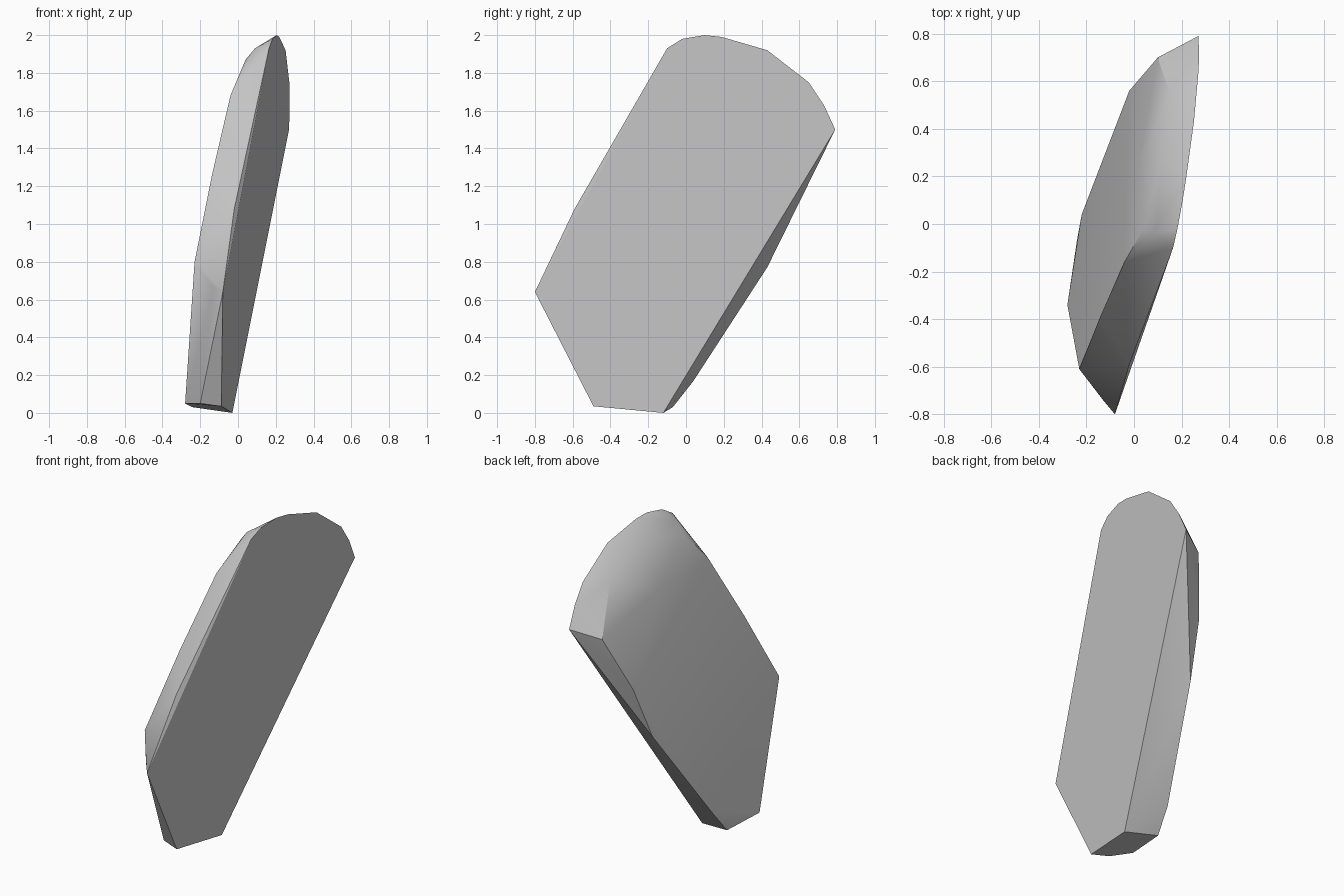
import bpy, bmesh
from math import radians

cube = bpy.data.objects.get("Cube")
if cube:
    bpy.data.objects.remove(cube, do_unlink=True)

# Plain grey stone
stone = bpy.data.materials.new("grey_stone")
stone.use_nodes = True
grey = (0.6, 0.6, 0.6, 1)
stone.diffuse_color = grey
stone.node_tree.nodes["Principled BSDF"].inputs["Base Color"].default_value = grey


def face_point(y, z):
    """Point on the tilted flat face of the slab."""
    return (-0.01 + 0.167 * y + 0.099 * z, y, z)


# Flat face outline (y, z): pointed foot and rounded top
outline = [(-.49, .035), (-.12, 0), (.79, 1.5), (.73, 1.63), (.65, 1.75), (.43, 1.92),
           (.19, 1.99), (.1, 2), (-.02, 1.98), (-.1, 1.93), (-.8, .64)]
points = [face_point(y, z) for y, z in outline]

# Chipped side and foot corners
points += [(-.02, -.59, 1.08), (-.13, -.74, .67), (-.2, -.46, .05)]

# Back rim
points += [(-.28, -.34, .05), (-.24, -.07, .03), (-.22, .04, .17), (-.065, .43, .77),
           (-.02, .56, 1.107), (.1, .7, 1.447), (-.23, -.61, .8), (-.14, -.385, 1.25),
           (-.04, -.16, 1.68)]

# Domed shoulder at the top of the back
points += [(.04, -.02, 1.87), (.09, -.04, 1.93), (.115, .27, 1.87), (.15, .55, 1.75),
           (.02, .25, 1.62), (.04, .5, 1.4)]

# The stone is convex, so wrap the corners in a hull
bm = bmesh.new()
for p in points:
    bm.verts.new(p)
hull = bmesh.ops.convex_hull(bm, input=bm.verts)
loose = {v for v in hull["geom_interior"] + hull["geom_unused"]
         if isinstance(v, bmesh.types.BMVert) and v.is_valid and not v.link_faces}
bmesh.ops.delete(bm, geom=list(loose), context="VERTS")
bmesh.ops.dissolve_limit(bm, angle_limit=radians(2), verts=bm.verts, edges=bm.edges)
bmesh.ops.recalc_face_normals(bm, faces=bm.faces)
mesh = bpy.data.meshes.new("stone_slab")
bm.to_mesh(mesh)
bm.free()
mesh.materials.append(stone)
slab = bpy.data.objects.new("stone_slab", mesh)
bpy.context.collection.objects.link(slab)

# Soft facets with crisp rims
bpy.ops.object.select_all(action="DESELECT")
slab.select_set(True)
bpy.context.view_layer.objects.active = slab
bpy.ops.object.shade_smooth_by_angle(angle=radians(30))
